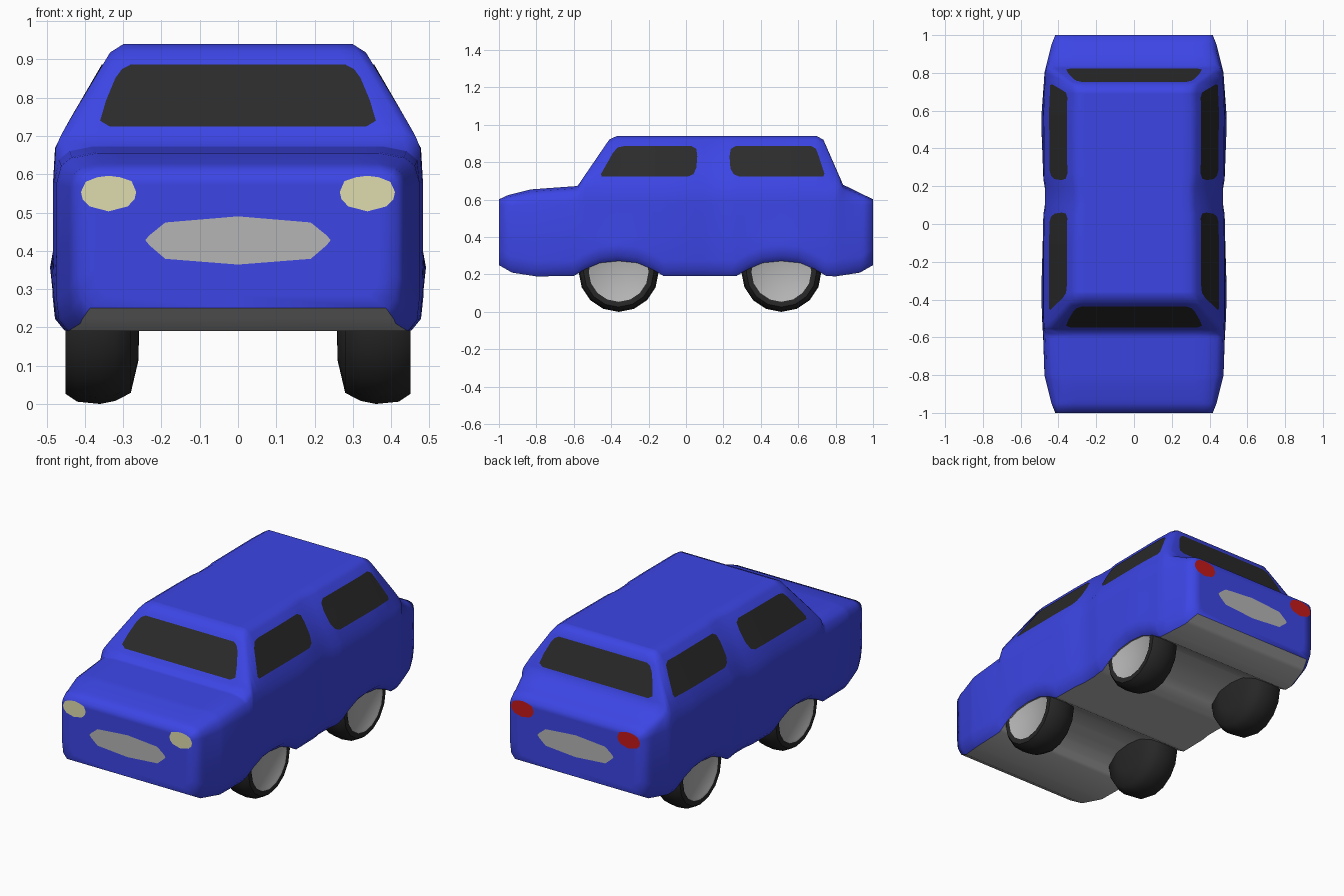
import bpy, bmesh, math
from mathutils import Vector
from mathutils.bvhtree import BVHTree

if "Cube" in bpy.data.objects:
    bpy.data.objects.remove(bpy.data.objects["Cube"])


def material(name, r, g, b):
    m = bpy.data.materials.new(name)
    m.diffuse_color = (r, g, b, 1)
    m.use_nodes = True
    m.node_tree.nodes["Principled BSDF"].inputs["Base Color"].default_value = m.diffuse_color
    return m


BLUE = material("blue paint", .045, .06, .78)
METAL = material("light grey metal", .46, .46, .46)
GLASS = material("dark glass", .024, .024, .024)
RUBBER = material("black rubber", .02, .02, .02)
CREAM = material("cream lamp", .74, .72, .43)
RED = material("red lamp", .55, .01, .01)


def finish(name, bm, mats):
    me = bpy.data.meshes.new(name)
    bm.to_mesh(me)
    for m in mats:
        me.materials.append(m)
    ob = bpy.data.objects.new(name, me)
    bpy.context.collection.objects.link(ob)
    return ob


def interp(pts, y):
    for (a, va), (b, vb) in zip(pts, pts[1:]):
        if y <= b:
            return va + (vb - va) * (y - a) / (b - a)
    return pts[-1][1]


# Body outlines along y: top height, half width, underside height
AXLES = (-.36, .51)
TOP = [(-1, .602), (-.95, .625), (-.83, .655), (-.58, .673), (-.41, .922), (-.37, .94),
       (.70, .94), (.735, .92), (.84, .68), (1, .602)]
WIDTH = [(-1, .417), (-.95, .437), (-.8, .474), (-.5, .483), (-.1, .483), (.05, .48),
         (.1, .472), (.19, .472), (.24, .48), (.6, .483), (.8, .474), (.95, .437), (1, .417)]
BOTTOM = [(-1, .25), (-.93, .21), (-.8, .19)]
for c in AXLES:
    BOTTOM += [(c + d, z) for d, z in ((-.24, .192), (-.18, .228), (-.1, .262), (0, .272),
                                       (.1, .262), (.18, .228), (.24, .192))]
BOTTOM += [(.8, .19), (.93, .21), (1, .25)]


def half_section(y):
    top, w, low = interp(TOP, y), interp(WIDTH, y), interp(BOTTOM, y)
    flare = .008 * max(0, 1 - min(abs(y - c) for c in AXLES) / .27)
    k = min(1, max(0, (top - .673) / .04))          # 0 = bonnet, 1 = cabin
    r = 1 - .6 * max(0, (abs(y) - .9) / .1)         # tighter corners at the ends
    zc = top - .022
    xc = w - .6 * (zc - .67)
    bonnet = [(w - .012 * r, top - .035 * r), (w - .04 * r, top - .012 * r), (w - .1 * r, top)]
    cabin = [(w - .005, .668), (xc, zc), (xc - .035, top)]
    upper = [tuple(p + (q - p) * k for p, q in zip(a, b)) for a, b in zip(bonnet, cabin)]
    return [(0, low), (w - .03, low), (w - .006 + flare, low + .03), (w + flare, low + .085),
            (w, .4), (w, min(.58, top - .08 * r))] + upper + [(upper[-1][0] * .85, top), (0, top)]


# Body lofted through the cross-sections, with an inset flat panel at each end
bm = bmesh.new()
stations = sorted({round(p[0], 3) for p in TOP + WIDTH + BOTTOM} | {-.555, -.43, .825, .755})
rings = []
for y in stations:
    half = half_section(y)
    loop = half + [(-x, z) for x, z in half[-2:0:-1]]
    rings.append([bm.verts.new((x, y, z)) for x, z in loop])
n = len(rings[0])


def panel(ring):
    return [bm.verts.new((v.co.x * .88, v.co.y, .43 + (v.co.z - .43) * .82)) for v in ring]


rings = [panel(rings[0])] + rings + [panel(rings[-1])]
for j, (a, b) in enumerate(zip(rings, rings[1:])):
    for i in range(n):
        f = bm.faces.new((a[i], a[(i + 1) % n], b[(i + 1) % n], b[i]))
        f.material_index = int(i in (0, n - 1) and 0 < j < len(rings) - 2)
bm.faces.new(rings[0])
bm.faces.new(rings[-1])
bmesh.ops.recalc_face_normals(bm, faces=bm.faces)
for f in bm.faces:
    f.smooth = True
for e in bm.edges:
    e.smooth = len({f.material_index for f in e.link_faces}) == 1
bm.normal_update()
body_tree = BVHTree.FromBMesh(bm)
finish("body", bm, [BLUE, METAL])


# Thin plates laid onto the body: outline (u, z) is cast along the axis from one side
def plate(name, outline, axis, side, mat):
    bm = bmesh.new()
    u = 1 - axis

    def point(a, z):
        p = [0, 0, z]
        p[axis], p[u] = side * 3, a
        return p
    bm.faces.new([bm.verts.new(point(a, z)) for a, z in outline])
    for k, values in ((u, [p[0] for p in outline]), (2, [p[1] for p in outline])):
        lo, hi = min(values), max(values)
        no = [0, 0, 0]
        no[k] = 1
        for i in range(1, 8):
            co = [0, 0, 0]
            co[k] = lo + (hi - lo) * i / 8 + .0003
            bmesh.ops.bisect_plane(bm, geom=bm.verts[:] + bm.edges[:] + bm.faces[:],
                                   plane_co=co, plane_no=no)
    ray = Vector((0, 0, 0))
    ray[axis] = -side
    for v in bm.verts:
        hit, normal, _, _ = body_tree.ray_cast(v.co, ray)
        if hit:
            v.co = hit + normal * .003
    bm.normal_update()
    for f in bm.faces:
        if f.normal.dot(ray) > 0:
            f.normal_flip()
        f.smooth = True
    finish(name, bm, [mat])


def symmetric(half):
    return half + [(-x, z) for x, z in reversed(half)]


# Windscreen, rear window, grille, rear plate and lamps
SCREEN = symmetric([(.335, .723), (.36, .738), (.345, .79), (.32, .85), (.303, .873), (.28, .885)])
GRILLE = [(.242, .428), (.232, .44), (.19, .474), (0, .49), (-.19, .474), (-.232, .44),
          (-.242, .428), (-.232, .415), (-.19, .379), (0, .364), (.19, .379), (.232, .415)]
LAMP = [(.072, .004), (.06, .03), (.03, .042), (0, .046), (-.03, .042), (-.06, .032),
        (-.072, .004), (-.068, -.015), (-.05, -.034), (0, -.047), (.05, -.034), (.068, -.015)]
for end, side, lamp in (("front", -1, CREAM), ("rear", 1, RED)):
    plate(end + "_window", SCREEN, 1, side, GLASS)
    plate(end + "_grille", GRILLE, 1, side, METAL)
    for s, tag in ((-1, "left"), (1, "right")):
        plate(f"{end}_lamp_{tag}", [(s * (.338 + x), .55 + z) for x, z in LAMP], 1, side, lamp)

# Side windows
FRONT_SIDE = [(-.45, .722), (.01, .722), (.04, .735), (.055, .77), (.06, .83), (.055, .87),
              (.03, .885), (-.33, .885), (-.365, .878), (-.39, .85), (-.455, .735)]
REAR_SIDE = [(.285, .722), (.735, .722), (.74, .738), (.71, .83), (.695, .87), (.67, .885),
             (.265, .885), (.24, .87), (.233, .83), (.238, .765), (.255, .735)]
for s, tag in ((-1, "left"), (1, "right")):
    plate("front_side_window_" + tag, FRONT_SIDE, 0, s, GLASS)
    plate("rear_side_window_" + tag, REAR_SIDE, 0, s, GLASS)

# Wheels: lathed profile (x, radius), the last two bands are the hub
WHEEL = [(.258, .001), (.26, .1), (.28, .185), (.32, .206), (.36, .214), (.42, .208),
         (.45, .188), (.45, .16), (.444, .152), (.444, .001)]
SIDES = 16
for c, end in zip(AXLES, ("front", "rear")):
    for s, tag in ((-1, "left"), (1, "right")):
        bm = bmesh.new()
        rows = [[bm.verts.new((s * x, c + r * math.sin(t * math.tau / SIDES),
                               .214 - r * math.cos(t * math.tau / SIDES)))
                 for t in range(SIDES)] for x, r in WHEEL]
        for j, (a, b) in enumerate(zip(rows, rows[1:])):
            for i in range(SIDES):
                k = (i + 1) % SIDES
                f = bm.faces.new((a[i], a[k], b[k], b[i]))
                f.material_index = int(j >= 7)
                f.smooth = True
        bm.faces.new(rows[0])
        bm.faces.new(rows[-1]).material_index = 1
        bmesh.ops.recalc_face_normals(bm, faces=bm.faces)
        for e in bm.edges:
            if e.calc_face_angle(0) > math.radians(50):
                e.smooth = False
        finish(f"{end}_wheel_{tag}", bm, [RUBBER, METAL])
